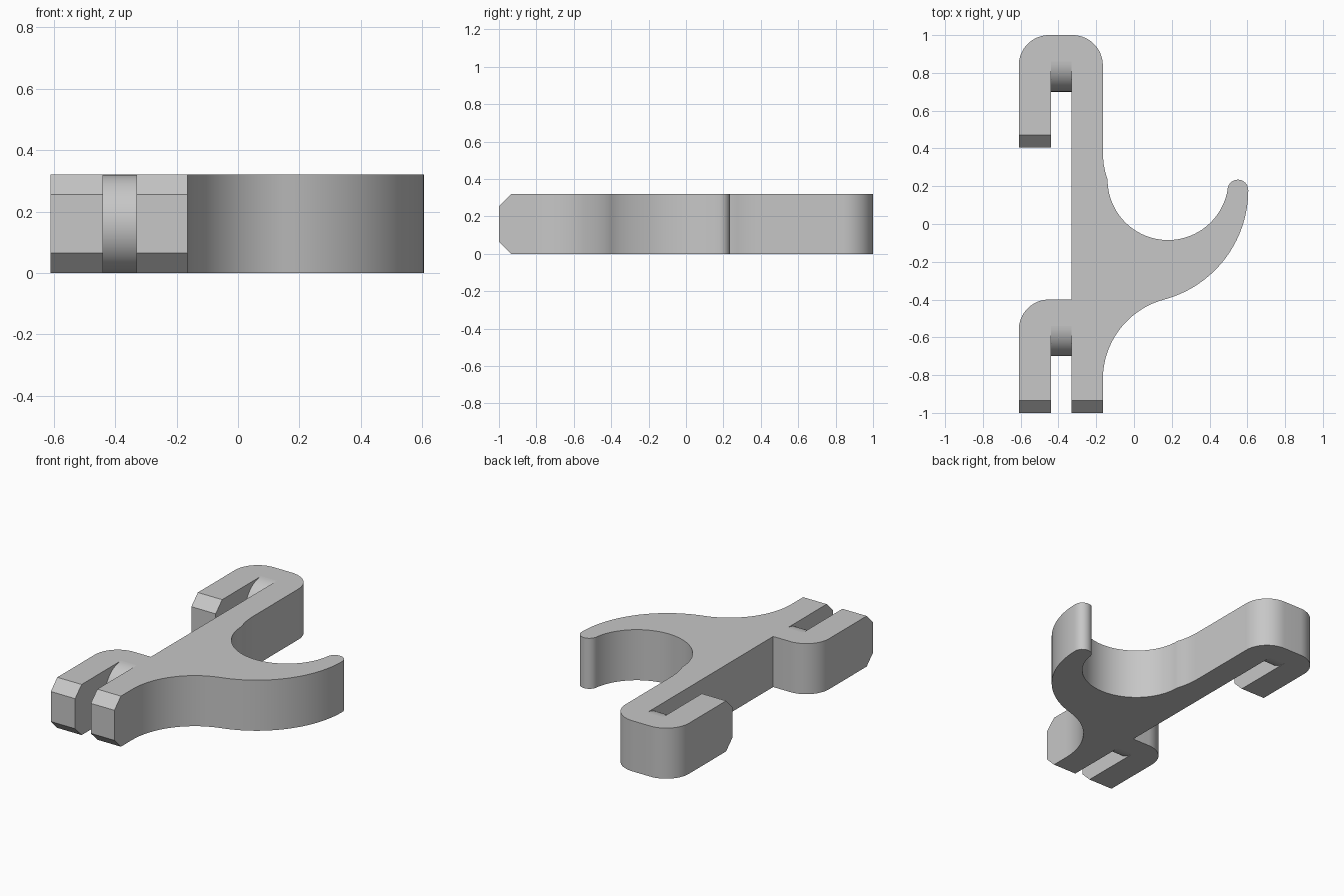
import bpy, bmesh
from math import sin, cos, radians
from mathutils import Vector

cube = bpy.data.objects.get("Cube")
if cube:
    bpy.data.objects.remove(cube, do_unlink=True)

HEIGHT = 0.32
CHAMFER = 0.065
SLOT_L, SLOT_R = -0.44, -0.33      # slot side walls
LEFT, RIGHT = -0.61, -0.165        # outer sides of the clips
UPPER_END, LOWER_END = 0.405, -1.0  # y of the clip leg ends
UPPER_SLOT, LOWER_SLOT = 0.86, -0.54

grey = bpy.data.materials.new("plain grey")
grey.use_nodes = True
colour = (0.57, 0.57, 0.57, 1)
grey.diffuse_color = colour
grey.node_tree.nodes["Principled BSDF"].inputs["Base Color"].default_value = colour


def arc(cx, cy, r, start, end, steps=16):
    angles = [radians(start + (end - start) * i / steps) for i in range(steps + 1)]
    return [(cx + r * cos(a), cy + r * sin(a)) for a in angles]


def extrude(points, offset):
    """Closed solid from a ring of 3D points."""
    bm = bmesh.new()
    face = bm.faces.new([bm.verts.new(p) for p in points])
    bmesh.ops.remove_doubles(bm, verts=bm.verts[:], dist=0.004)
    face = bm.faces[:][0]
    new = bmesh.ops.extrude_face_region(bm, geom=[face], use_keep_orig=True)["geom"]
    verts = [v for v in new if isinstance(v, bmesh.types.BMVert)]
    bmesh.ops.translate(bm, verts=verts, vec=Vector(offset))
    bmesh.ops.recalc_face_normals(bm, faces=bm.faces[:])
    return bm


def finish(bm, name):
    mesh = bpy.data.meshes.new(name)
    bm.to_mesh(mesh)
    bm.free()
    mesh.materials.append(grey)
    obj = bpy.data.objects.new(name, mesh)
    bpy.context.collection.objects.link(obj)
    bpy.ops.object.select_all(action="DESELECT")
    obj.select_set(True)
    bpy.context.view_layer.objects.active = obj
    bpy.ops.object.shade_smooth_by_angle(angle=radians(30))


# Outline of the hook, spine and both clips, counter-clockwise
outline = [(SLOT_R, LOWER_END), (RIGHT, LOWER_END)]
outline += arc(0.273, -0.823, 0.438, 180, 105, 24)      # fillet under the hook
outline += arc(0.005, 0.18, 0.60, -75, 0, 32)           # outer side of the hook
outline += arc(0.55, 0.18, 0.055, 0, 180, 12)           # rounded tip
outline += arc(0.18, 0.235, 0.32, -10, -180, 48)        # inner bowl
outline += [(-0.152, 0.275), (-0.161, 0.32), (RIGHT, 0.37)]
outline += arc(RIGHT - 0.16, 0.84, 0.16, 0, 90)         # upper clip corners
outline += arc(LEFT + 0.16, 0.84, 0.16, 90, 180)
outline += [(LEFT, UPPER_END), (SLOT_L, UPPER_END),
            (SLOT_L, UPPER_SLOT), (SLOT_R, UPPER_SLOT), (SLOT_R, -0.40)]
outline += arc(LEFT + 0.16, -0.56, 0.16, 90, 180)       # lower clip corner
outline += [(LEFT, LOWER_END), (SLOT_L, LOWER_END),
            (SLOT_L, LOWER_SLOT), (SLOT_R, LOWER_SLOT)]

body = extrude([(x, y, 0) for x, y in outline], (0, 0, HEIGHT))

# Chamfer the top and bottom edges of the three leg ends
ends = [e for e in body.edges
        if abs(e.verts[0].co.z - e.verts[1].co.z) < 1e-4
        and any(all(abs(v.co.y - y) < 1e-4 for v in e.verts)
                for y in (UPPER_END, LOWER_END))]
bmesh.ops.bevel(body, geom=ends, offset=CHAMFER, offset_type="OFFSET",
                segments=1, affect="EDGES")
finish(body, "hook_body")

# Rounded inner end of each slot
for name, y in (("upper_slot_end", UPPER_SLOT), ("lower_slot_end", LOWER_SLOT)):
    section = arc(y, HEIGHT / 2, HEIGHT / 2, 90, 270, 32)
    plug = extrude([(SLOT_L, py, pz) for py, pz in section], (SLOT_R - SLOT_L, 0, 0))
    finish(plug, name)
